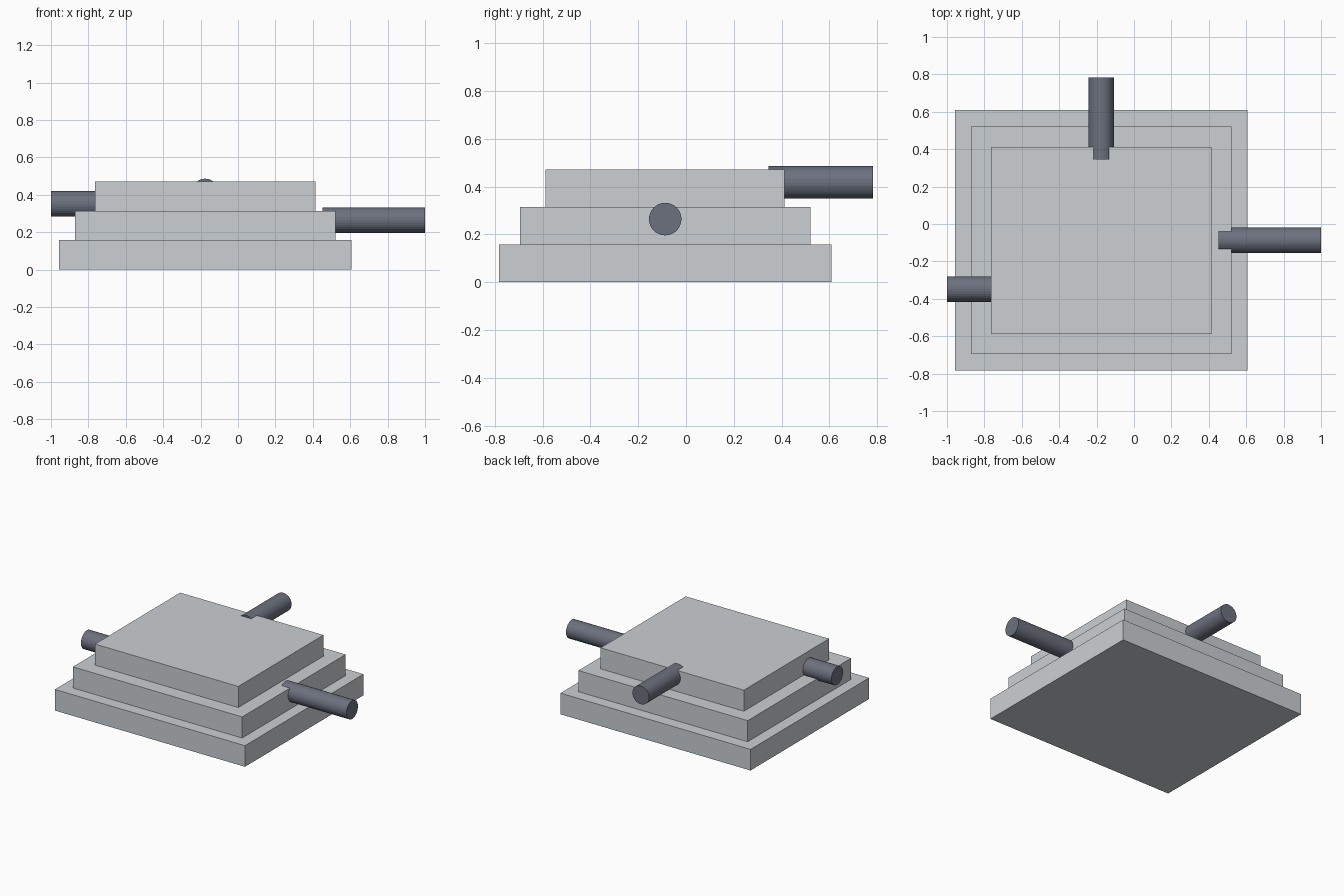
import bpy
from math import pi
from mathutils import Vector

if "Cube" in bpy.data.objects:
    bpy.data.objects.remove(bpy.data.objects["Cube"])

CX, CY = -0.1757, -0.087   # shared centre of the stacked slabs
H = 0.157                  # slab height
R = 0.068                  # pipe radius


def material(name, color):
    m = bpy.data.materials.new(name)
    m.diffuse_color = color
    m.use_nodes = True
    m.node_tree.nodes["Principled BSDF"].inputs["Base Color"].default_value = m.diffuse_color
    return m


stone = material("light_grey", (0.60, 0.63, 0.65, 1))
steel = material("dark_steel", (0.15, 0.165, 0.21, 1))


def slab(name, level, width, depth):
    bpy.ops.mesh.primitive_cube_add(size=1, location=(CX, CY, H * (level + 0.5)))
    ob = bpy.context.object
    ob.name = name
    ob.scale = (width, depth, H)
    bpy.ops.object.transform_apply(location=False, rotation=False, scale=True)
    ob.data.materials.append(stone)


def pipe(name, start, end):
    a, b = Vector(start), Vector(end)
    along_x = abs(b.x - a.x) > abs(b.y - a.y)
    rot = (0, pi / 2, 0) if along_x else (pi / 2, 0, 0)
    bpy.ops.mesh.primitive_cylinder_add(vertices=32, radius=R, depth=(b - a).length,
                                        location=(a + b) / 2, rotation=rot)
    ob = bpy.context.object
    ob.name = name
    ob.data.materials.append(steel)


# Stepped base
slab("bottom_tier", 0, 1.563, 1.392)
slab("middle_tier", 1, 1.392, 1.215)
slab("top_tier", 2, 1.178, 1.0)

# Pipes, each sunk slightly into its tier
pipe("right_pipe", (0.452, CY, 0.264), (1.0, CY, 0.264))
pipe("left_pipe", (-0.697, -0.348, 0.351), (-1.0, -0.348, 0.351))
pipe("back_pipe", (CX, 0.346, 0.418), (CX, 0.783, 0.418))
